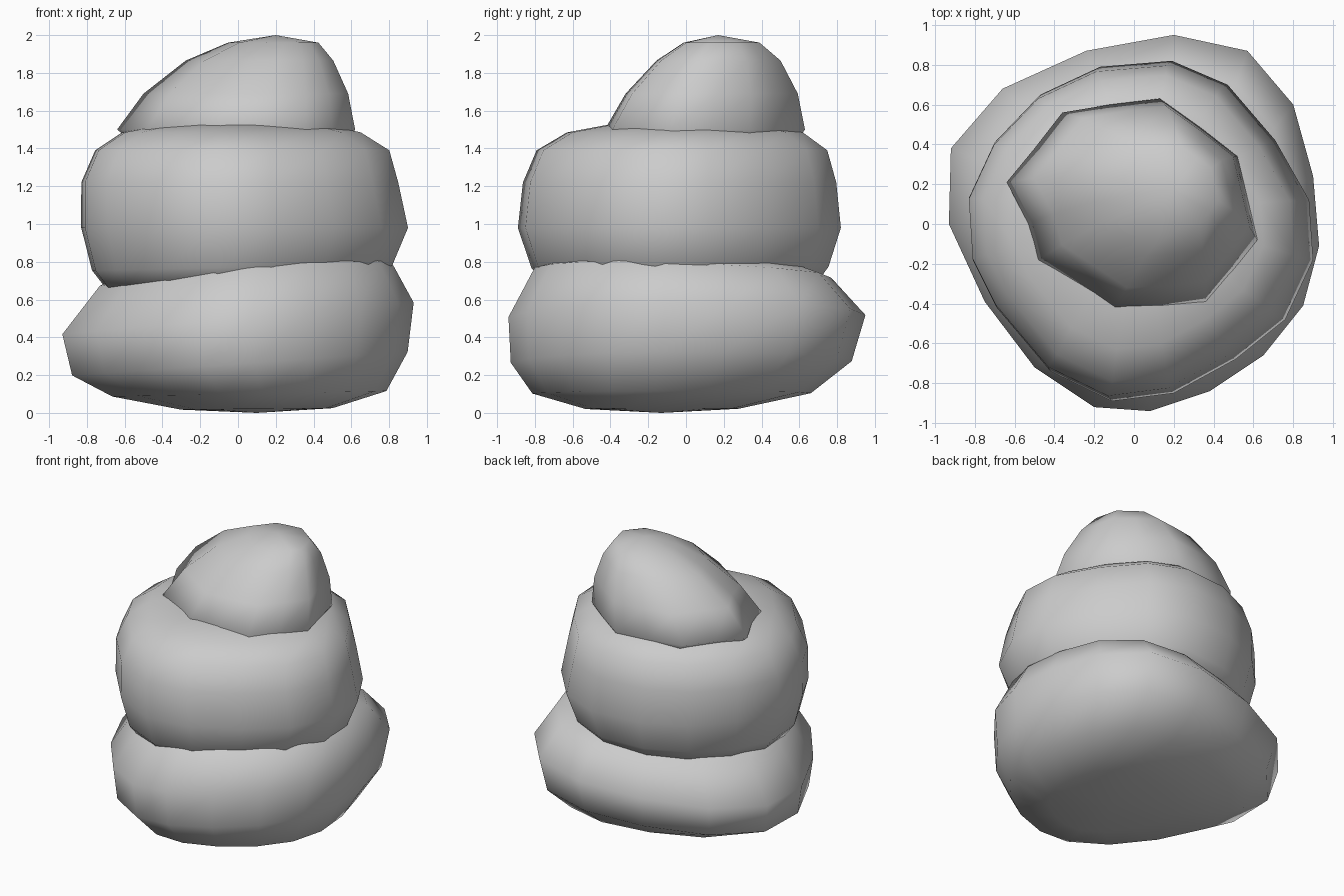
import bpy, bmesh
from mathutils import Vector


def blob(name, outline, levels, bottom, top):
    """Loft a plan outline through levels (scale, cx, cy, z, tilt_x, tilt_y), closed by two poles."""
    bm = bmesh.new()
    rings = []
    for s, cx, cy, z, tx, ty in levels:
        ring = []
        for px, py in outline:
            x, y = px * s + cx, py * s + cy
            ring.append(bm.verts.new((x, y, z + tx * x + ty * y)))
        rings.append(ring)
    n = len(outline)
    for a, b in zip(rings, rings[1:]):
        for i in range(n):
            j = (i + 1) % n
            bm.faces.new((a[i], a[j], b[j], b[i]))
    lo, hi = bm.verts.new(bottom), bm.verts.new(top)
    for i in range(n):
        j = (i + 1) % n
        bm.faces.new((lo, rings[0][j], rings[0][i]))
        bm.faces.new((hi, rings[-1][i], rings[-1][j]))
    bmesh.ops.recalc_face_normals(bm, faces=bm.faces)
    for f in bm.faces:
        f.smooth = True
    mesh = bpy.data.meshes.new(name)
    bm.to_mesh(mesh)
    bm.free()
    obj = bpy.data.objects.new(name, mesh)
    bpy.context.collection.objects.link(obj)
    return obj


# Bottom layer, its upper side leaning up towards the front right
blob("bottom_layer",
     [(.93, -.11), (.9, .24), (.8, .6), (.57, .87), (.2, .95), (-.24, .87), (-.66, .68), (-.92, .38),
      (-.93, 0), (-.75, -.39), (-.5, -.72), (-.2, -.92), (.08, -.94), (.38, -.84), (.65, -.66), (.85, -.41)],
     [(.43, .1, -.13, .02, .01, 0), (.78, .06, -.08, .1, .02, 0), (.955, .01, -.03, .26, .07, 0),
      (1, 0, 0, .5, .09, 0), (.83, .04, -.02, .73, .08, -.04), (.63, .03, 0, .8, .08, -.06)],
     (.1, -.13, 0), (.03, 0, .8))

# Middle layer, tucked under at its lower edge
blob("middle_layer",
     [(.89, -.18), (.87, .12), (.7, .42), (.46, .7), (.18, .82), (-.18, .79), (-.48, .65), (-.71, .41),
      (-.84, .13), (-.82, -.18), (-.7, -.42), (-.43, -.74), (-.12, -.89), (.19, -.85), (.5, -.68), (.75, -.48)],
     [(.55, 0, 0, .66, 0, 0), (.83, 0, 0, .67, .02, 0), (.92, 0, 0, .77, .02, 0), (1, .01, 0, .98, 0, 0),
      (.97, -.015, 0, 1.22, 0, 0), (.9, 0, .01, 1.39, 0, 0), (.73, 0, .02, 1.485, 0, 0),
      (.5, .02, .03, 1.525, 0, 0)],
     (0, 0, .66), (.02, .03, 1.53))

# Top cap, peak leaning back right
blob("top_layer",
     [(.62, -.08), (.57, .13), (.52, .34), (.34, .48), (.13, .63), (-.12, .6), (-.36, .56), (-.5, .38),
      (-.64, .21), (-.53, 0), (-.48, -.18), (-.28, -.31), (-.1, -.43), (.14, -.42), (.36, -.39), (.5, -.23)],
     [(.85, .03, .02, 1.4, 0, 0), (1, 0, 0, 1.5, 0, 0), (.86, .05, .05, 1.69, 0, 0),
      (.62, .12, .11, 1.865, 0, 0), (.38, .19, .15, 1.96, 0, 0)],
     (.03, .05, 1.4), (.2, .17, 2.0))
